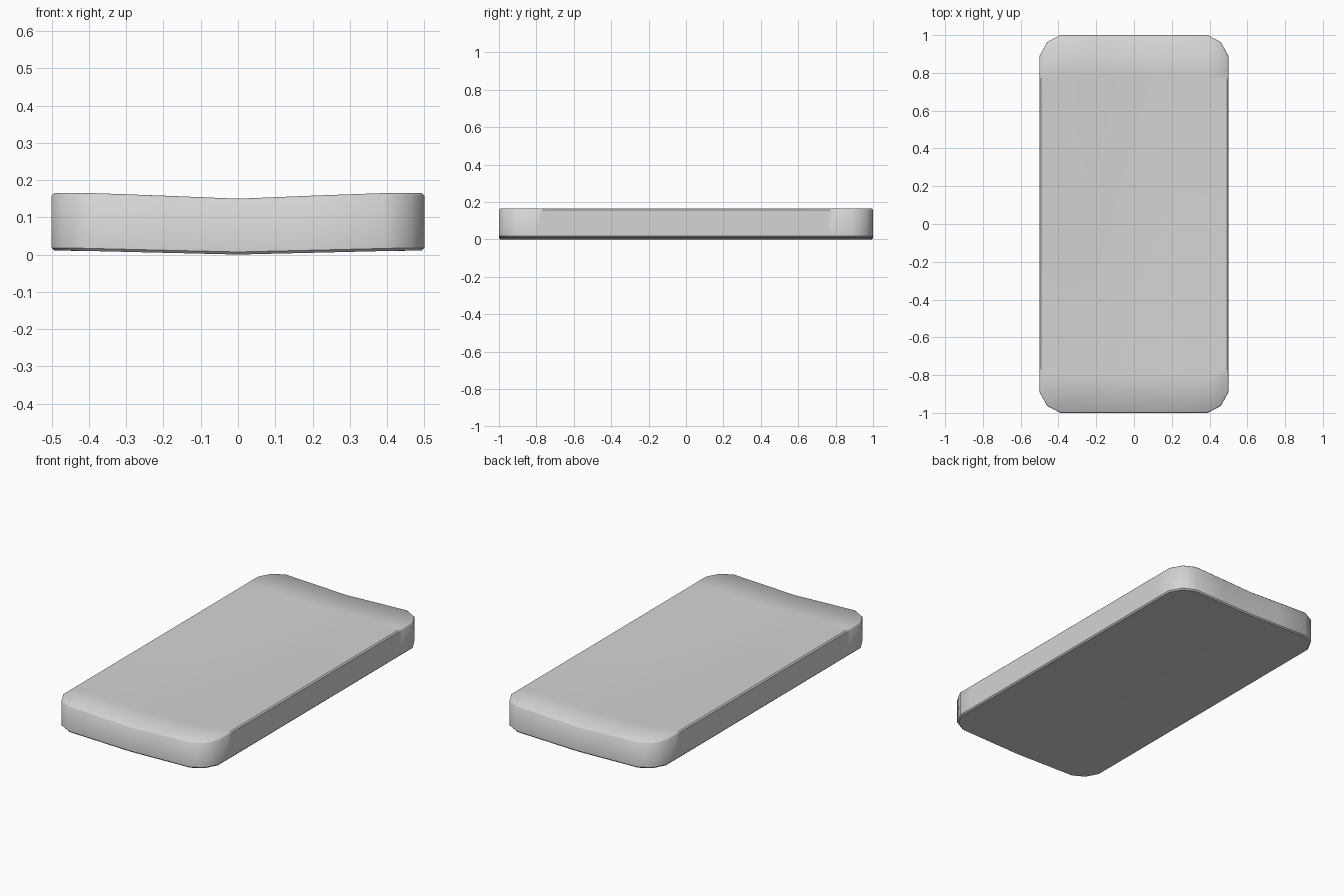
import bpy, bmesh

if "Cube" in bpy.data.objects:
    bpy.data.objects.remove(bpy.data.objects["Cube"])

RIM = 0.007

grey = bpy.data.materials.new("light_grey")
grey.diffuse_color = (0.66, 0.66, 0.66, 1)
grey.use_nodes = True
grey.node_tree.nodes["Principled BSDF"].inputs["Base Color"].default_value = grey.diffuse_color


def top_height(x, y):
    """Shallow V across the width, level near the long sides, dished in the middle."""
    dish = 0.015 * max(0, 1 - (y / 0.9) ** 2) * max(0, 1 - (x / 0.5) ** 2)
    return 0.15 + 0.015 * min(abs(x) / 0.37, 1.0) - dish


def base_height(x):
    """Gentler V under the slab."""
    return 0.011 * min(abs(x) / 0.46, 1.0)


bm = bmesh.new()
cache = {}


def vert(x, y):
    key = (round(x, 4), round(y, 4))
    if key not in cache:
        cache[key] = bm.verts.new((x, y, base_height(x)))
    return cache[key]


# Flat sheet: quad grid with cut corners
xs = [-0.5, -0.39, -0.2, 0, 0.2, 0.39, 0.5]
ys = [-1, -0.8, -0.76, -0.4, 0, 0.4, 0.76, 0.8, 1]
for i in range(len(xs) - 1):
    for j in range(len(ys) - 1):
        if i in (0, len(xs) - 2) and j in (0, len(ys) - 2):
            continue
        bm.faces.new([vert(xs[i], ys[j]), vert(xs[i + 1], ys[j]),
                      vert(xs[i + 1], ys[j + 1]), vert(xs[i], ys[j + 1])])
for sx in (-1, 1):
    for sy in (-1, 1):
        corner = [(0.39, 0.8), (0.5, 0.8), (0.5, 0.89), (0.46, 0.963), (0.39, 1)]
        bm.faces.new([vert(sx * x, sy * y) for x, y in corner][::sx * sy])

# Thicken into a slab
top = bmesh.ops.extrude_face_region(bm, geom=bm.faces[:], use_keep_orig=True)["geom"]
for v in top:
    if isinstance(v, bmesh.types.BMVert):
        v.co.z = top_height(v.co.x, v.co.y)
bmesh.ops.recalc_face_normals(bm, faces=bm.faces[:])

# Small chamfer round the upper and lower rims
bm.normal_update()
rims = [e for e in bm.edges
        if len(e.link_faces) == 2 and e.calc_face_angle() > 1.2
        and abs(e.verts[0].co.z - e.verts[1].co.z) < 0.05]
bmesh.ops.bevel(bm, geom=rims, offset=RIM, segments=1, profile=0.5, affect="EDGES")
bmesh.ops.recalc_face_normals(bm, faces=bm.faces[:])
bm.normal_update()

# Smooth ends, crisp long sides and crisp underside
for f in bm.faces:
    f.smooth = True
for e in bm.edges:
    if len(e.link_faces) == 2 and e.calc_face_angle() > 0.6:
        mid = (e.verts[0].co + e.verts[1].co) / 2
        if mid.z < 0.08 or (abs(mid.x) > 0.48 and abs(mid.y) < 0.8):
            e.smooth = False

mesh = bpy.data.meshes.new("slab")
bm.to_mesh(mesh)
bm.free()
mesh.materials.append(grey)
slab = bpy.data.objects.new("slab", mesh)
bpy.context.collection.objects.link(slab)
